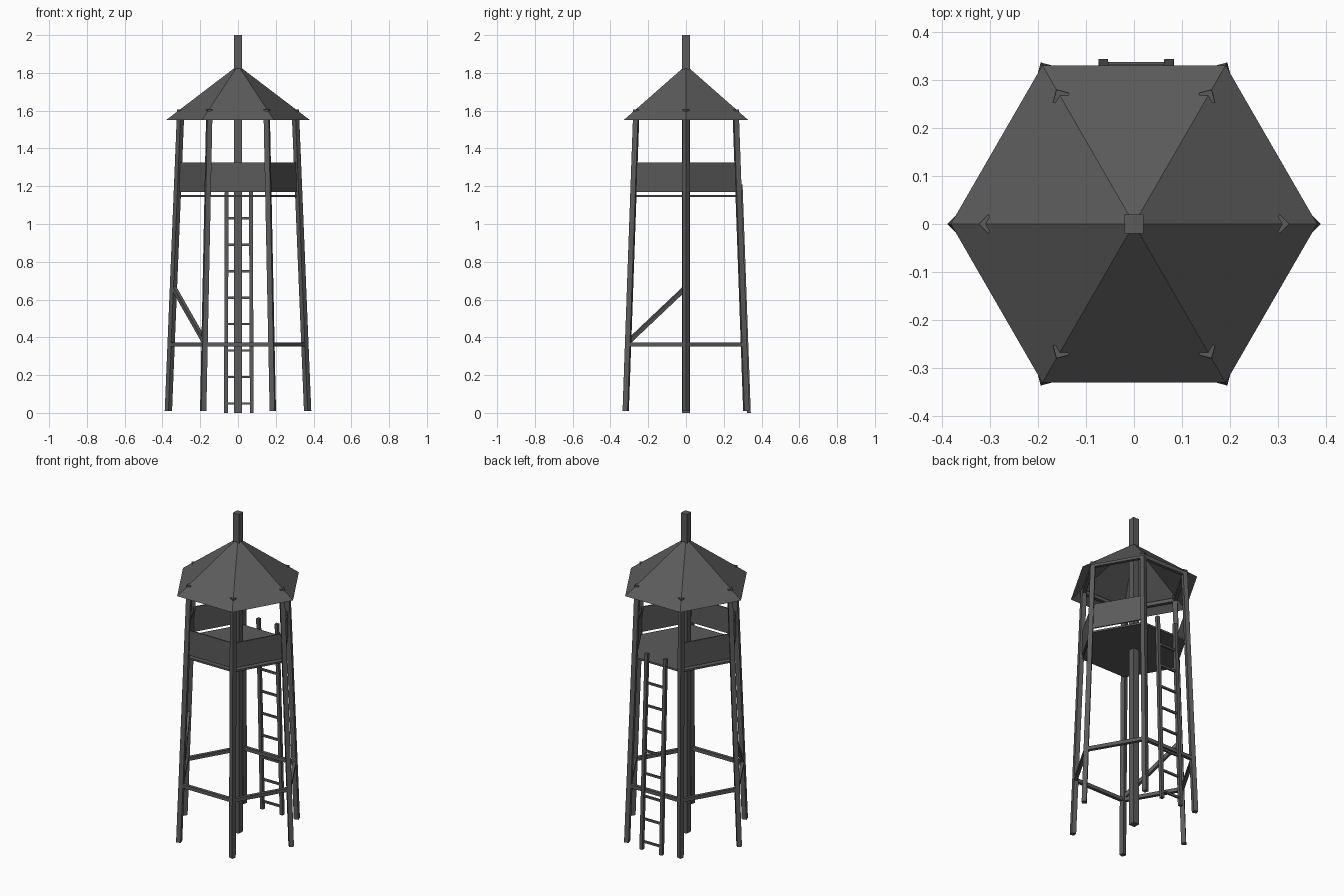
import bpy, bmesh, math
from mathutils import Vector

if "Cube" in bpy.data.objects:
    bpy.data.objects.remove(bpy.data.objects["Cube"])

mat = bpy.data.materials.new("dark grey")
mat.diffuse_color = (0.105, 0.105, 0.105, 1)
mat.use_nodes = True
mat.node_tree.nodes["Principled BSDF"].inputs["Base Color"].default_value = mat.diffuse_color


def finish(bm, name):
    bmesh.ops.recalc_face_normals(bm, faces=bm.faces)
    me = bpy.data.meshes.new(name)
    bm.to_mesh(me)
    bm.free()
    me.materials.append(mat)
    ob = bpy.data.objects.new(name, me)
    bpy.context.collection.objects.link(ob)
    return ob


def polar(r, deg, z):
    a = math.radians(deg)
    return Vector((r * math.cos(a), r * math.sin(a), z))


def bar(name, a, b, u, v):
    """Four-sided bar from a to b; u and v are the half-width vectors."""
    a, b, u, v = Vector(a), Vector(b), Vector(u), Vector(v)
    bm = bmesh.new()
    signs = [(-1, -1), (1, -1), (1, 1), (-1, 1)]
    lo = [bm.verts.new(a + u * s + v * t) for s, t in signs]
    hi = [bm.verts.new(b + u * s + v * t) for s, t in signs]
    bm.faces.new(lo)
    bm.faces.new(hi)
    for i in range(4):
        j = (i + 1) % 4
        bm.faces.new((lo[i], lo[j], hi[j], hi[i]))
    return finish(bm, name)


def leg_point(deg, z):
    return polar(0.369 - 0.041 * z, deg, z)


# centre pole
bar("centre_pole", (0, 0, 0), (0, 0, 2), (0.02, 0, 0), (0, 0.02, 0))

for k in range(6):
    d = 60 * k
    out = polar(1, d + 30, 0)
    # leg, with one corner turned outward
    bar("leg", leg_point(d, 0.01), leg_point(d, 1.605),
        polar(0.0137, d + 45, 0), polar(0.0137, d - 45, 0))
    # lower and upper ring beams
    for name, z in (("lower_ring_beam", 0.362), ("upper_ring_beam", 1.583)):
        bar(name, leg_point(d, z), leg_point(d + 60, z), out * 0.01, (0, 0, 0.011))
    # parapet panels on every side but the ladder side
    if d != 60:
        bar("parapet_panel", polar(0.31, d, 1.247), polar(0.31, d + 60, 1.247),
            out * 0.004, (0, 0, 0.078))

# diagonal brace
a, b = leg_point(180, 0.665), leg_point(240, 0.375)
n = polar(1, 210, 0)
bar("diagonal_brace", a, b, n * 0.01, (b - a).cross(n).normalized() * 0.011)

# floor
bm = bmesh.new()
bottom = bm.faces.new([bm.verts.new(polar(0.312, 60 * k, 1.142)) for k in range(6)])
ext = bmesh.ops.extrude_face_region(bm, geom=[bottom], use_keep_orig=True)
for v in ext["geom"]:
    if isinstance(v, bmesh.types.BMVert):
        v.co.z += 0.011
finish(bm, "floor")

# hollow roof
bm = bmesh.new()
apex = bm.verts.new((0, 0, 1.84))
rim = [bm.verts.new(polar(0.381, 60 * k, 1.55)) for k in range(6)]
for k in range(6):
    bm.faces.new((rim[k], rim[(k + 1) % 6], apex))
finish(bm, "roof")


# ladder, leaning with the legs
def ladder_y(z):
    return 0.333 - 0.036 * z


for xb, xt in ((-0.064, -0.06), (0.073, 0.068)):
    bar("ladder_rail", (xb, ladder_y(0), 0), (xt, ladder_y(1.21), 1.21),
        (0.01, 0, 0), (0, 0.01, 0))
for i in range(8):
    z = 0.05 + 0.14 * i
    bar("ladder_rung", (-0.06, ladder_y(z), z), (0.07, ladder_y(z), z),
        (0, 0.006, 0), (0, 0, 0.006))
